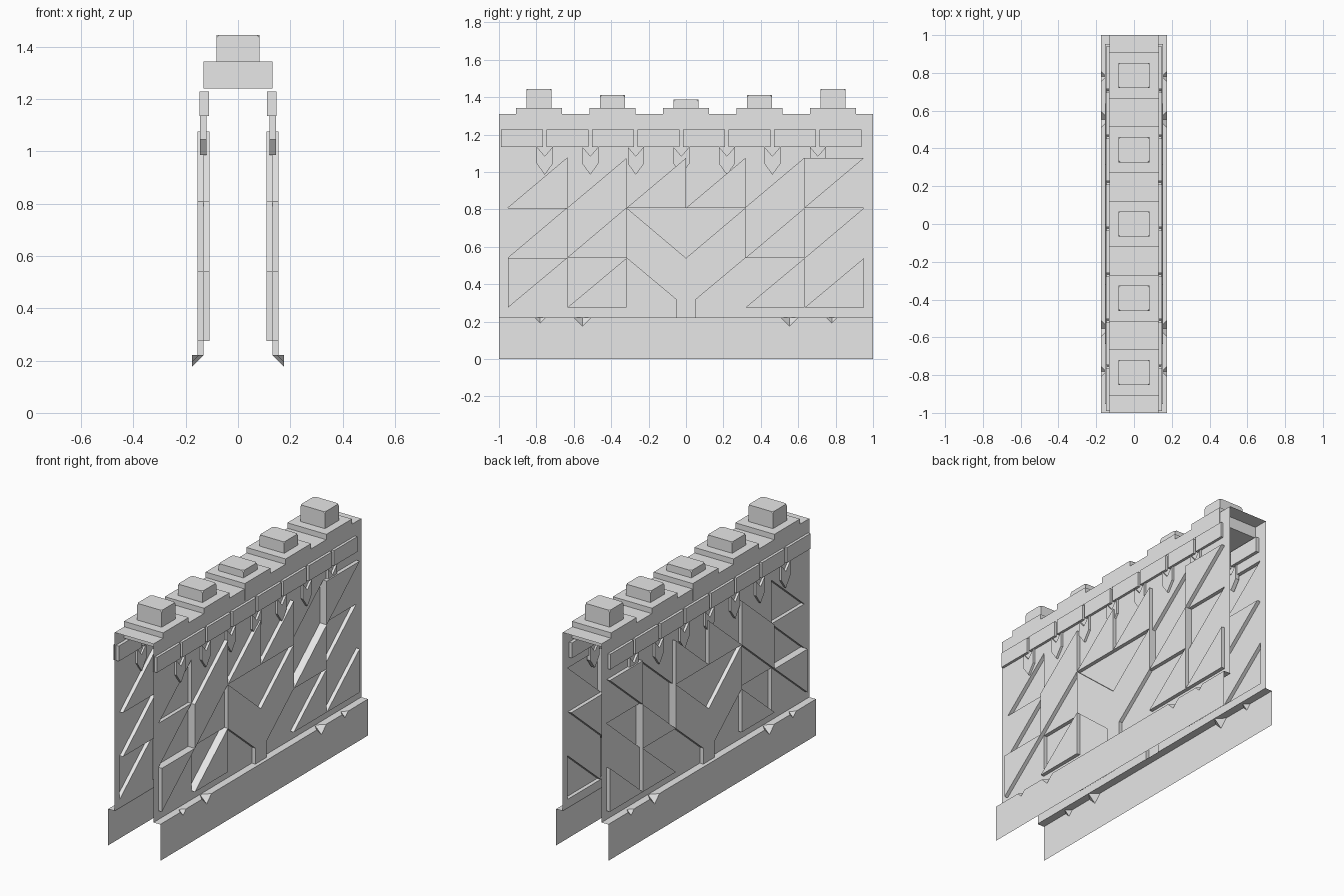
import bpy, bmesh
from math import copysign

cube = bpy.data.objects.get("Cube")
if cube:
    bpy.data.objects.remove(cube, do_unlink=True)

stone = bpy.data.materials.new("pale_grey_stone")
stone.use_nodes = True
colour = (0.8, 0.8, 0.8, 1)
stone.diffuse_color = colour
stone.node_tree.nodes["Principled BSDF"].inputs["Base Color"].default_value = colour

WALL, STEP, SKIRT = 0.131, 0.023, 0.176
LEDGE_Z, TOP_Z = 0.222, 1.31


def finish(name, bm, mirror=False, fix_normals=True):
    """Turn a bmesh into an object, optionally mirrored to the other side."""
    bmesh.ops.remove_doubles(bm, verts=bm.verts, dist=1e-5)
    if fix_normals:
        bmesh.ops.recalc_face_normals(bm, faces=bm.faces)
    mesh = bpy.data.meshes.new(name)
    bm.to_mesh(mesh)
    bm.free()
    mesh.materials.append(stone)
    obj = bpy.data.objects.new(name, mesh)
    bpy.context.collection.objects.link(obj)
    if mirror:
        mod = obj.modifiers.new("Mirror", 'MIRROR')
        mod.use_mirror_merge = False
    return obj


def face(bm, points):
    return bm.faces.new([bm.verts.new(p) for p in points])


def prism(name, outline, x0, x1, mirror=True):
    """Extrude a (y, z) outline from x0 to x1."""
    bm = bmesh.new()
    base = face(bm, [(x0, y, z) for y, z in outline])
    ext = bmesh.ops.extrude_face_region(bm, geom=[base], use_keep_orig=True)
    moved = [v for v in ext["geom"] if isinstance(v, bmesh.types.BMVert)]
    bmesh.ops.translate(bm, verts=moved, vec=(x1 - x0, 0, 0))
    return finish(name, bm, mirror)


def rect(y0, y1, z0, z1):
    return [(y0, z0), (y1, z0), (y1, z1), (y0, z1)]


# Relief side wall: triangular panels standing out or set in
ys = [-1] + [round(-0.952 + 0.952 / 3 * i, 4) for i in range(7)] + [1]
zs = [LEDGE_Z, 0.275, 0.54, 0.808, 1.075, TOP_Z]
# per row, from the bottom: (upper left, lower right) level of each cell
levels = {
    1: ["+0", "-+", "..", "..", "0+", "0+"],
    2: ["0-", "+0", "+0", "0+", "-+", "-0"],
    3: ["0-", "0+", "0+", "0+", "0-", "+0"],
}
value = {"+": 1, "0": 0, "-": -1}
regions = []
for r in range(5):
    for c in range(8):
        a, b, z0, z1 = ys[c], ys[c + 1], zs[r], zs[r + 1]
        if r < 2 and c in (3, 4):
            continue
        if r in levels and 0 < c < 7:
            up, low = (value[k] for k in levels[r][c - 1])
            if (r, c) == (2, 3):      # diagonal runs the other way
                regions += [([(a, z0), (b, z0), (a, z1)], up),
                            ([(b, z0), (b, z1), (a, z1)], low)]
            else:
                regions += [([(a, z0), (b, z1), (a, z1)], up),
                            ([(a, z0), (b, z0), (b, z1)], low)]
        else:
            regions.append((rect(a, b, z0, z1), 0))
# raised centre foot that tapers down to the ledge
for s in (-1, 1):
    edge, foot = copysign(ys[5], s), 0.053 * s
    mid = ys[4]
    regions += [([(edge, zs[2]), (foot, 0.319), (foot, LEDGE_Z), (mid, LEDGE_Z), (mid, zs[2])], 1),
                ([(edge, zs[2]), (edge, zs[1]), (edge, LEDGE_Z), (foot, LEDGE_Z), (foot, 0.319)], 0)]

bm = bmesh.new()
borders = {}
for outline, level in regions:
    area = sum(p[0] * q[1] - q[0] * p[1] for p, q in zip(outline, outline[1:] + outline[:1]))
    if area < 0:
        outline = outline[::-1]
    face(bm, [(WALL + STEP * level, y, z) for y, z in outline])
    for p, q in zip(outline, outline[1:] + outline[:1]):
        key = tuple(sorted((tuple(round(v, 3) for v in p), tuple(round(v, 3) for v in q))))
        borders.setdefault(key, []).append((p, q, level))
for sides in borders.values():
    if len(sides) == 2 and sides[0][2] != sides[1][2]:
        p, q, level = sides[0]
        x0, x1 = WALL + STEP * level, WALL + STEP * sides[1][2]
        face(bm, [(x0, *q), (x0, *p), (x1, *p), (x1, *q)])
finish("side_wall", bm, True, False)

# Walkway sheet closing the top
bm = bmesh.new()
face(bm, [(-WALL, -1, TOP_Z), (WALL, -1, TOP_Z), (WALL, 1, TOP_Z), (-WALL, 1, TOP_Z)])
finish("walkway", bm, False, False)

# Ledge and skirt with chipped edges
bm = bmesh.new()
rim, ledge_line, skirt_line = [], [], []
for y, size in ((-0.78, 0.029), (-0.553, 0.046), (0.553, 0.046), (0.78, 0.029)):
    left, right = (SKIRT, y - size, LEDGE_Z), (SKIRT, y + size, LEDGE_Z)
    inner, low = (SKIRT - size, y, LEDGE_Z), (SKIRT, y, LEDGE_Z - size)
    ledge_line += [left, inner, right]
    skirt_line += [left, low, right]
    face(bm, [left, low, inner])
    face(bm, [low, right, inner])
ends = [(SKIRT, -1, LEDGE_Z)], [(SKIRT, 1, LEDGE_Z)]
face(bm, [(WALL - 0.003, -1, LEDGE_Z)] + ends[0] + ledge_line + ends[1] + [(WALL - 0.003, 1, LEDGE_Z)])
face(bm, ([(SKIRT, -1, 0)] + ends[0] + skirt_line + ends[1] + [(SKIRT, 1, 0)])[::-1])
finish("base_skirt", bm, True, False)

# Band blocks along the upper wall, with a pointed pendant at each gap
for i in range(8):
    start = -0.989 + 0.2434 * i
    prism("band_block", rect(start, start + 0.224, 1.135, 1.228), 0.111, 0.147)
    if i < 7:
        y, w = start + 0.234, 0.043
        prism("pendant", [(y - w, 1.135), (y - w, 1.045), (y, 0.985),
                          (y + w, 1.045), (y + w, 1.135), (y, 1.085)], 0.12, 0.145)

# Battlements: a wide block with a chipped-corner cap
for i, top in enumerate((1.445, 1.412, 1.387, 1.412, 1.445)):
    y = 0.393 * (i - 2)
    prism("merlon_block", rect(y - 0.123, y + 0.123, 1.24, 1.343), -0.132, 0.132, False)
    bm = bmesh.new()
    bmesh.ops.create_cube(bm, size=1)
    for v in bm.verts:
        v.co = (v.co.x * 0.166, y + v.co.y * 0.134, top if v.co.z > 0 else 1.34)
    corners = [v for v in bm.verts if v.co.z > 1.35]
    bmesh.ops.bevel(bm, geom=corners, offset=0.012, segments=1, affect='VERTICES')
    finish("merlon_cap", bm)
